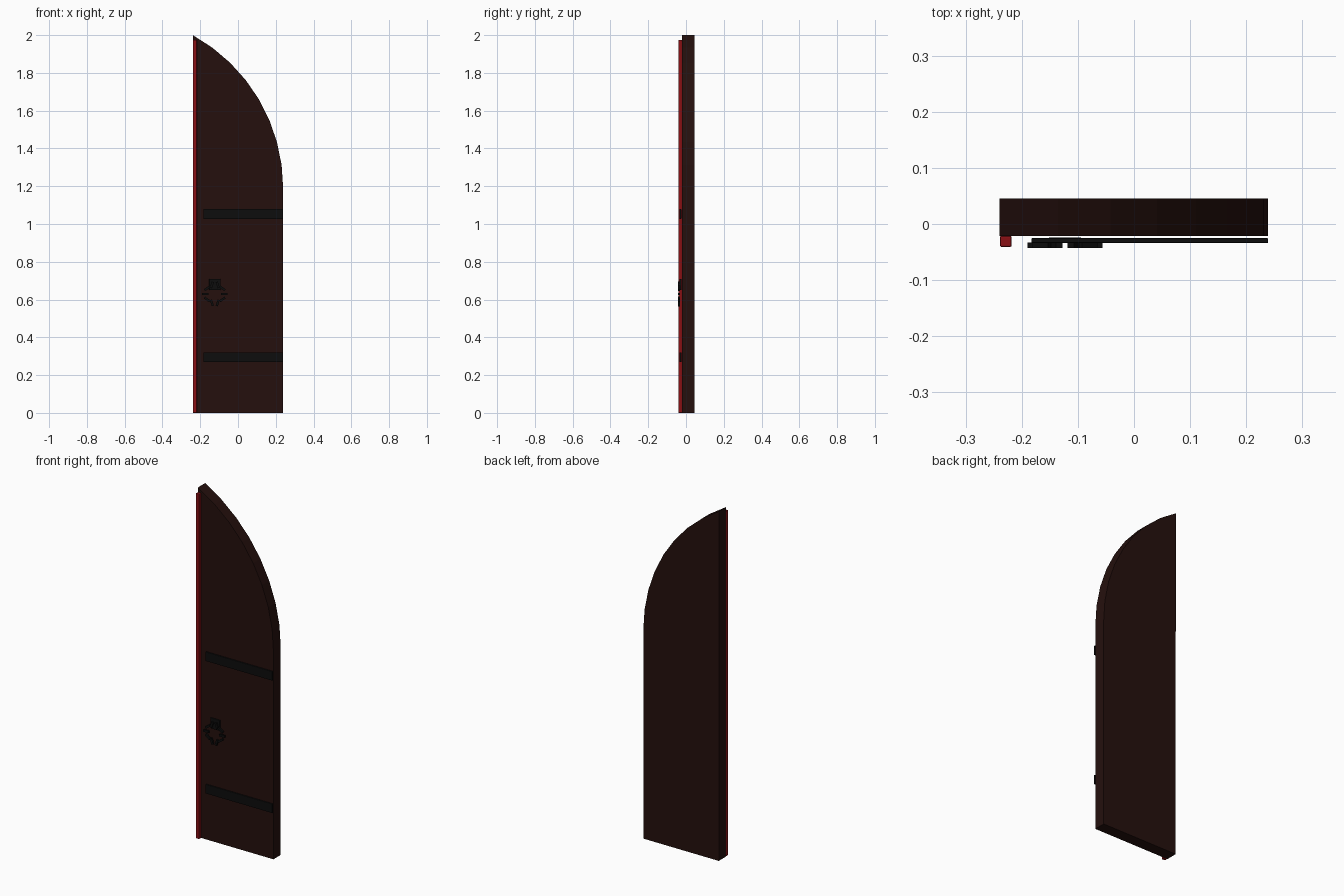
import bpy, bmesh, math
from mathutils import Matrix

if "Cube" in bpy.data.objects:
    bpy.data.objects.remove(bpy.data.objects["Cube"])


def material(name, rgb):
    m = bpy.data.materials.new(name)
    m.use_nodes = True
    m.diffuse_color = (*rgb, 1)
    m.node_tree.nodes["Principled BSDF"].inputs["Base Color"].default_value = (*rgb, 1)
    return m


wood = material("dark_wood", (0.018, 0.005, 0.004))
iron = material("black_iron", (0.004, 0.004, 0.004))
red = material("red_trim", (0.25, 0.005, 0.007))


def finish(name, bm, mat):
    bmesh.ops.recalc_face_normals(bm, faces=bm.faces)
    mesh = bpy.data.meshes.new(name)
    bm.to_mesh(mesh)
    bm.free()
    mesh.materials.append(mat)
    obj = bpy.data.objects.new(name, mesh)
    bpy.context.collection.objects.link(obj)
    return obj


def add_box(bm, low, high, matrix=Matrix()):
    size = [b - a for a, b in zip(low, high)]
    mid = [(a + b) / 2 for a, b in zip(low, high)]
    bmesh.ops.create_cube(bm, size=1, matrix=matrix @ Matrix.Translation(mid) @ Matrix.Diagonal((*size, 1)))


def box(name, low, high, mat, bevel):
    bm = bmesh.new()
    add_box(bm, low, high)
    obj = finish(name, bm, mat)
    mod = obj.modifiers.new("soft_edges", 'BEVEL')
    mod.width = bevel
    mod.segments = 2
    return obj


# Door leaf: half of a pointed arch, extruded through its thickness
HALF, SPRING, RADIUS, STEPS = 0.239, 1.19, 0.925, 8
sweep = math.asin((2 - SPRING) / RADIUS)
outline = [(-HALF, 0), (HALF, 0)]
for i in range(STEPS + 1):
    a = sweep * i / STEPS
    outline.append((HALF - RADIUS + RADIUS * math.cos(a), SPRING + RADIUS * math.sin(a)))
bm = bmesh.new()
face = bm.faces.new([bm.verts.new((x, -0.021, z)) for x, z in outline])
ext = bmesh.ops.extrude_face_region(bm, geom=[face])
bmesh.ops.translate(bm, vec=(0, 0.066, 0), verts=[v for v in ext["geom"] if isinstance(v, bmesh.types.BMVert)])
finish("door_leaf", bm, wood)

# Red strip along the meeting edge
box("edge_strip", (-HALF, -0.041, 0), (-0.218, -0.021, 1.975), red, 0.003)

# Hinge straps
for name, z in (("lower_strap", 0.295), ("upper_strap", 1.053)):
    box(name, (-0.183, -0.034, z - 0.026), (HALF, -0.025, z + 0.026), iron, 0.002)

# Handle mount and its ring of separate bars
CX, CZ = -0.123, 0.63
box("handle_mount", (CX - 0.03, -0.034, 0.65), (CX + 0.03, -0.024, 0.71), iron, 0.003)
bm = bmesh.new()
for i in range(10):
    a = math.tau * i / 10
    place = Matrix.Translation((CX + 0.05 * math.cos(a), -0.038, CZ + 0.05 * math.sin(a)))
    add_box(bm, (-0.017, -0.005, -0.006), (0.017, 0.005, 0.006), place @ Matrix.Rotation(a, 4, 'Y'))
finish("handle_ring", bm, iron)
